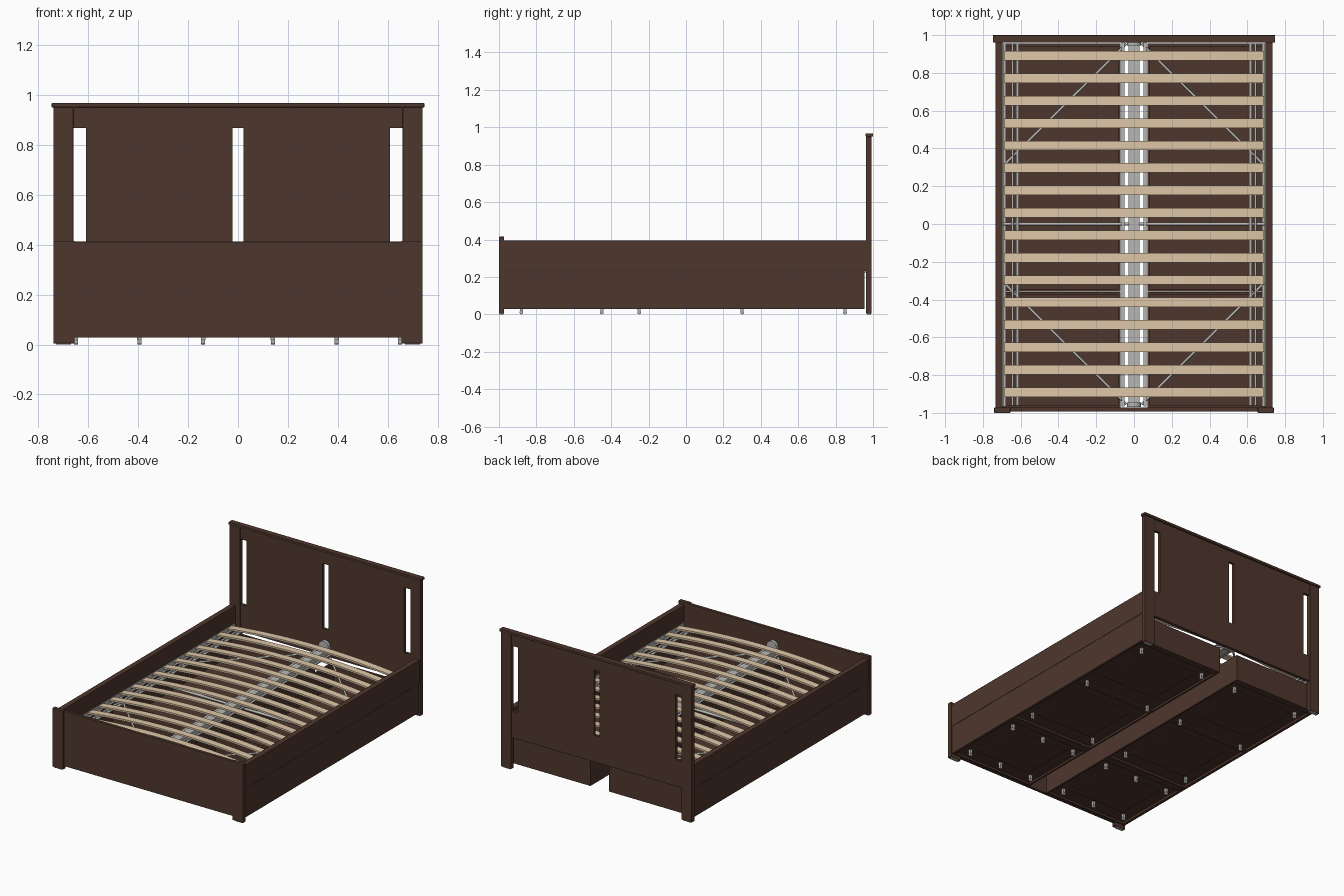
import bpy, bmesh, math
from mathutils import Vector

cube = bpy.data.objects.get("Cube")
if cube:
    bpy.data.objects.remove(cube, do_unlink=True)


def material(name, rgb, rough=0.6):
    m = bpy.data.materials.new(name)
    m.use_nodes = True
    m.diffuse_color = (*rgb, 1)
    bsdf = m.node_tree.nodes["Principled BSDF"]
    bsdf.inputs["Base Color"].default_value = (*rgb, 1)
    bsdf.inputs["Roughness"].default_value = rough
    return m


BROWN = material("dark brown wood", (0.076, 0.037, 0.026))
TAN = material("pale birch", (0.73, 0.57, 0.39))
GREY = material("galvanised steel", (0.47, 0.47, 0.45))


def finish(name, bm, mat):
    bmesh.ops.recalc_face_normals(bm, faces=bm.faces)
    mesh = bpy.data.meshes.new(name)
    bm.to_mesh(mesh)
    bm.free()
    mesh.materials.append(mat)
    ob = bpy.data.objects.new(name, mesh)
    bpy.context.collection.objects.link(ob)
    return ob


def add_box(bm, x, y, z):
    """Add a box from three (low, high) ranges."""
    verts = bmesh.ops.create_cube(bm, size=1)["verts"]
    for v in verts:
        v.co = [(r[0] + r[1]) / 2 + c * (r[1] - r[0]) for r, c in zip((x, y, z), v.co)]


def boxes(name, mat, *ranges, bevel=0.0):
    bm = bmesh.new()
    for r in ranges:
        add_box(bm, *r)
    ob = finish(name, bm, mat)
    if bevel:
        mod = ob.modifiers.new("soft edges", "BEVEL")
        mod.width = bevel
        mod.segments = 2
    return ob


def span(side, a, b):
    """An x range on one side of the bed."""
    return tuple(sorted((side * a, side * b)))


def rod(name, a, b, radius, mat, sides=10):
    a, b = Vector(a), Vector(b)
    bm = bmesh.new()
    bmesh.ops.create_cone(bm, cap_ends=True, segments=sides, radius1=radius,
                          radius2=radius, depth=(b - a).length)
    ob = finish(name, bm, mat)
    ob.location = (a + b) / 2
    ob.rotation_euler = (b - a).to_track_quat("Z", "Y").to_euler()
    for p in ob.data.polygons:
        p.use_smooth = len(p.vertices) == 4
    return ob


# Headboard: cap, rails and two boards leave three upright slots
boxes("headboard_cap", BROWN, ((-.747, .747), (.96, 1), (.95, .968)), bevel=.003)
boxes("headboard_top_rail", BROWN, ((-.66, .66), (.968, .988), (.868, .95)))
boxes("headboard_lower_rail", BROWN, ((-.66, .66), (.968, .988), (.225, .412)))
for side, label in ((1, "left"), (-1, "right")):
    boxes(label + "_headboard_panel", BROWN, (span(side, .022, .61), (.968, .988), (.41, .87)))
    boxes(label + "_headboard_post", BROWN, (span(side, .66, .74), (.963, .993), (.005, .95)), bevel=.002)
    boxes(label + "_head_foot_pad", GREY, (span(side, .67, .73), (.967, .989), (0, .006)))

# Footboard
boxes("footboard_panel", BROWN, ((-.67, .67), (-.993, -.972), (.028, .412)), bevel=.002)
for side, label in ((1, "left"), (-1, "right")):
    boxes(label + "_footboard_post", BROWN, (span(side, .655, .74), (-1, -.972), (.005, .415)), bevel=.002)
    boxes(label + "_foot_pad", GREY, (span(side, .67, .73), (-.996, -.976), (0, .006)))


# Storage drawers: open boxes with recessed bottoms and front boards
def drawer(name, side, y0, y1):
    t = .014
    x0, x1 = .072, .718
    z = (.03, .215)
    boxes(name, BROWN,
          (span(side, x0, x0 + t), (y0, y1), z),
          (span(side, x0, x1), (y0, y0 + t), z),
          (span(side, x0, x1), (y1 - t, y1), z),
          (span(side, x0, x1), (y0, y1), (.044, .052)))
    boxes(name + "_front", BROWN, (span(side, .712, .732), (y0, y1), (.028, .231)))
    # Stiffening panels under the bottom
    count = 2 if y1 - y0 > 1 else 1
    step = (y1 - y0) / count
    for i in range(count):
        a = y0 + i * step
        boxes(name + "_underside_panel", BROWN,
              (span(side, .18, .62), (a + .12, a + step - .12), (.036, .044)))
        boxes(name + "_batten", BROWN,
              (span(side, x0, x1), (a + step - .05, a + step - .014), (.034, .044)))


def caster(side, x, y):
    rod("caster_wheel", (side * x - .008, y, .010), (side * x + .008, y, .010), .010, GREY, 14)
    boxes("caster_bracket", GREY,
          ((side * x - .009, side * x + .009), (y - .008, y + .008), (.018, .044)))


for side, label in ((1, "left"), (-1, "right")):
    drawer(label + "_small_drawer", side, -.974, -.3595)
    drawer(label + "_large_drawer", side, -.3585, .955)
    for y in (-.88, -.45):
        for x in (.14, .395, .65):
            caster(side, x, y)
    for y in (-.25, .3, .85):
        for x in (.14, .65):
            caster(side, x, y)

    # Side rail and the steel that carries the slats
    boxes(label + "_side_rail", BROWN, (span(side, .695, .733), (-.975, .965), (.232, .395)), bevel=.002)
    boxes(label + "_slat_ledge", GREY,
          (span(side, .678, .695), (-.965, .955), (.24, .244)),
          (span(side, .691, .695), (-.965, .955), (.24, .275)))
    for x, radius in ((.617, .009), (.643, .007)):
        rod(label + "_slat_support", (side * x, -.96, .25), (side * x, .955, .25), radius, GREY)
    for end in (-1, 1):
        rod(label + "_diagonal_brace", (side * .04, end * .955, .24),
            (side * .69, end * .31, .24), .007, GREY, 8)
    boxes(label + "_beam_flange", GREY, (span(side, .05, .066), (-.965, .96), (.255, .262)))

# Centre beam, its rounded end brackets and the cross brace
boxes("centre_beam", GREY, ((-.03, .03), (-.97, .965), (.235, .28)), bevel=.003)
for end, label in ((1, "head"), (-1, "foot")):
    boxes("beam_" + label + "_bracket", GREY,
          (span(1, -.038, .038), span(end, .945, .968), (.225, .305)))
    rod("beam_" + label + "_bracket_top", (0, end * .945, .3), (0, end * .968, .3), .038, GREY, 24)
rod("cross_brace", (-.69, 0, .24), (.69, 0, .24), .009, GREY)


# Arched slats
def slat(y):
    bm = bmesh.new()
    half, width, thick, n = .688, .05, .012, 16
    rings = []
    for i in range(n + 1):
        u = 2 * i / n - 1
        z = .262 + .04 * (1 - u * u)
        rings.append([bm.verts.new((u * half, y + dy * width / 2, z + dz))
                      for dy, dz in ((-1, 0), (1, 0), (1, thick), (-1, thick))])
    for a, b in zip(rings, rings[1:]):
        for k in range(4):
            j = (k + 1) % 4
            bm.faces.new((a[k], a[j], b[j], b[k]))
    bm.faces.new(rings[0])
    bm.faces.new(rings[-1])
    ob = finish("slat", bm, TAN)
    ob.data.shade_smooth()
    ob.data.set_sharp_from_angle(angle=math.radians(30))


for i in range(16):
    y = -.89 + i * .1187
    slat(y)
    # Cups that hold the slat ends
    boxes("slat_cups", GREY, *[(span(s, .615, .645), (y - .012, y + .012), (.25, .268)) for s in (1, -1)])
